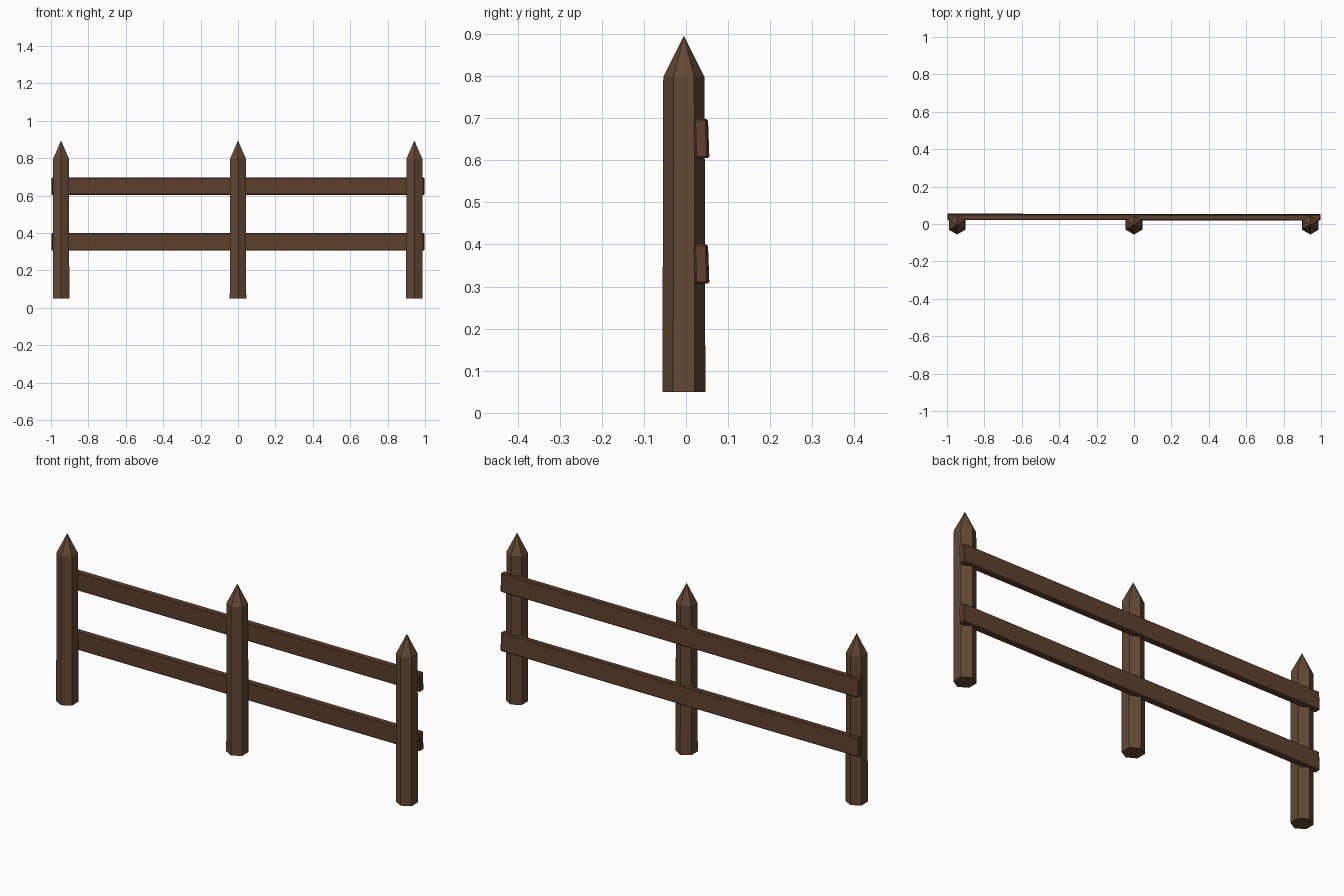
import bpy, bmesh, math
from mathutils import Matrix, Vector

if "Cube" in bpy.data.objects:
    bpy.data.objects.remove(bpy.data.objects["Cube"])


def material(name, rgb):
    m = bpy.data.materials.new(name)
    m.diffuse_color = (*rgb, 1)
    m.use_nodes = True
    m.node_tree.nodes["Principled BSDF"].inputs["Base Color"].default_value = m.diffuse_color
    return m


def add_object(name, bm, mat):
    bmesh.ops.recalc_face_normals(bm, faces=bm.faces)
    mesh = bpy.data.meshes.new(name)
    bm.to_mesh(mesh)
    bm.free()
    mesh.materials.append(mat)
    obj = bpy.data.objects.new(name, mesh)
    bpy.context.collection.objects.link(obj)
    return obj


post_wood = material("post_wood", (0.125, 0.065, 0.033))
rail_wood = material("rail_wood", (0.115, 0.052, 0.028))


# Hexagonal post with a corner facing the front and a pointed top
def post(name, x):
    bm = bmesh.new()
    rings = []
    for z, r in ((0.05, 0.051), (0.797, 0.049)):
        rings.append([bm.verts.new((r * math.sin(i * math.pi / 3),
                                    -r * math.cos(i * math.pi / 3), z))
                      for i in range(6)])
    low, high = rings
    tip = bm.verts.new((0, 0, 0.895))
    bm.faces.new(low)
    for i in range(6):
        j = (i + 1) % 6
        bm.faces.new((low[i], low[j], high[j], high[i]))
        bm.faces.new((high[i], high[j], tip))
    obj = add_object(name, bm, post_wood)
    obj.location = (x, -0.005, 0)


# Long plank with chamfered edges, leaning and yawed very slightly
def rail(name, z):
    bm = bmesh.new()
    bmesh.ops.create_cube(bm, size=1)
    bmesh.ops.scale(bm, vec=Vector((1.994, 0.031, 0.093)), verts=bm.verts)
    bmesh.ops.bevel(bm, geom=list(bm.edges), offset=0.004, segments=1,
                    affect='EDGES')
    lean = Matrix.Rotation(math.radians(2), 3, 'X')
    yaw = Matrix.Rotation(math.radians(-0.08), 3, 'Z')
    bmesh.ops.rotate(bm, matrix=yaw @ lean, verts=bm.verts)
    obj = add_object(name, bm, rail_wood)
    obj.location = (0, 0.037, z)


for side, x in (("left", -0.946), ("middle", 0), ("right", 0.943)):
    post(side + "_post", x)

for level, z in (("lower", 0.353), ("upper", 0.651)):
    rail(level + "_rail", z)
